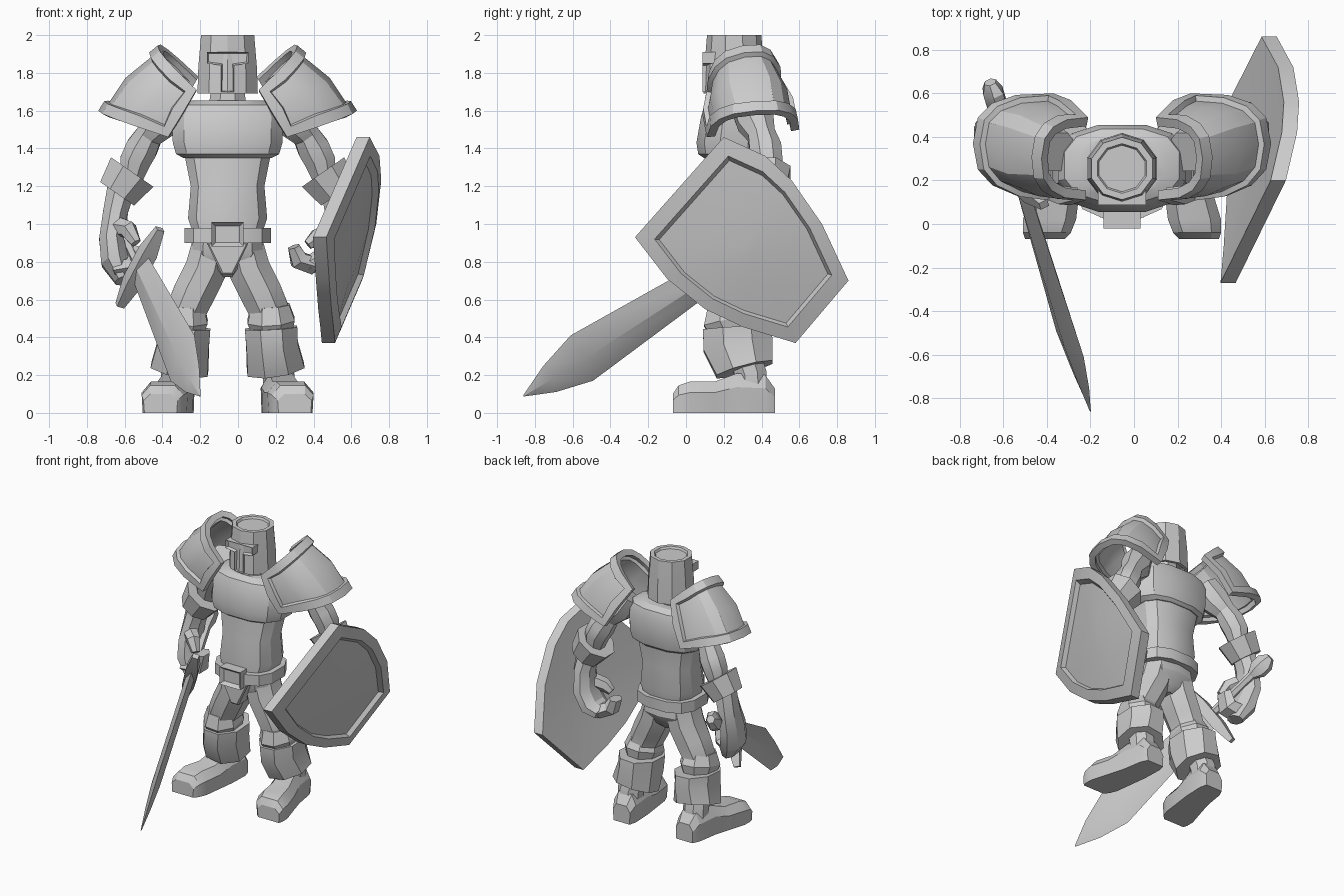
import bpy, bmesh
from math import sin, cos, pi, copysign
from mathutils import Vector as V

if "Cube" in bpy.data.objects:
    bpy.data.objects.remove(bpy.data.objects["Cube"])

CX = -0.055  # mirror plane of the figure


def finish(name, bm, recalc=True):
    if recalc:
        bmesh.ops.recalc_face_normals(bm, faces=bm.faces)
    me = bpy.data.meshes.new(name)
    bm.to_mesh(me)
    bm.free()
    ob = bpy.data.objects.new(name, me)
    bpy.context.collection.objects.link(ob)
    return ob


def loft(name, rings):
    """Closed skin over a list of equal-length rings, capped at both ends."""
    bm = bmesh.new()
    vs = [[bm.verts.new(p) for p in r] for r in rings]
    n = len(rings[0])
    for a, b in zip(vs, vs[1:]):
        for i in range(n):
            bm.faces.new((a[i], a[(i + 1) % n], b[(i + 1) % n], b[i]))
    bm.faces.new(vs[0])
    bm.faces.new(vs[-1])
    return finish(name, bm)


def ring(c, u, v, ru, rv, n, p=1.0, phase=0.5):
    out = []
    for i in range(n):
        a = 2 * pi * (i + phase) / n
        c1, s1 = [copysign(abs(f) ** p, f) for f in (cos(a), sin(a))]
        out.append(V(c) + u * ru * c1 + v * rv * s1)
    return out


def tube(name, pts, radii, n=8, ref=(0, 1, 0), phase=0.5, hollow=0):
    """Rings set square to a path; hollow sinks a socket into the first end."""
    pts = [V(p) for p in pts]
    rings = []
    for i, p in enumerate(pts):
        t = (pts[min(i + 1, len(pts) - 1)] - pts[max(i - 1, 0)]).normalized()
        u = V(ref).cross(t).normalized()
        r = radii[i] if isinstance(radii[i], tuple) else (radii[i],) * 2
        rings.append(ring(p, u, t.cross(u), r[0], r[1], n, phase=phase))
    if hollow:
        d = (pts[1] - pts[0]) * 0.6
        inner = [pts[0].lerp(q, hollow) for q in rings[0]]
        rings = [[q + d for q in inner], inner] + rings
    return loft(name, rings)


def stack(name, secs, n=12, p=0.75):
    """Horizontal rounded-box sections: z, half width, y front, y back."""
    return loft(name, [ring((CX, (f + b) / 2, z), V((1, 0, 0)), V((0, 1, 0)), w, (b - f) / 2, n, p)
                       for z, w, f, b in secs])


def plate(name, outline, y0, y1, rim, depth):
    """Outline in x,z, thickened along y with a sunk front panel."""
    bm = bmesh.new()
    face = bm.faces.new([bm.verts.new((CX + x, y0, z)) for x, z in outline])
    ext = bmesh.ops.extrude_face_region(bm, geom=[face], use_keep_orig=True)
    for v in ext['geom']:
        if isinstance(v, bmesh.types.BMVert):
            v.co.y = y1
    bmesh.ops.recalc_face_normals(bm, faces=bm.faces)
    front = min(bm.faces, key=lambda f: f.calc_center_median().y)
    bmesh.ops.inset_region(bm, faces=[front], thickness=rim)
    bmesh.ops.translate(bm, verts=front.verts, vec=(0, depth, 0))
    return finish(name, bm, False)


def mirror(ob):
    me = ob.data.copy()
    for v in me.vertices:
        v.co.x = 2 * CX - v.co.x
    me.flip_normals()
    new = ob.copy()
    new.data = me
    new.name = ob.name.replace("left", "right")
    bpy.context.collection.objects.link(new)


# Helmet with sunk crown and T-shaped visor, neck
X, Y = V((1, 0, 0)), V((0, 1, 0))
loft("helmet", [ring((CX, .255, z), X, Y, r, r * .97, 10) for z, r in
                ((1.75, .13), (1.69, .145), (1.69, .168), (1.83, .163), (2.0, .148), (2.0, .118), (1.985, .11))])
plate("visor", [(-.11, 1.91), (-.11, 1.85), (-.035, 1.84), (-.035, 1.7), (.035, 1.7),
                (.035, 1.84), (.11, 1.85), (.11, 1.91)], .088, .18, .012, .02)
stack("neck", [(1.6, .11, .14, .36), (1.76, .09, .16, .34)], 8, 1)

# Torso
stack("belly", [(.93, .18, .06, .4), (1.03, .215, .06, .42), (1.2, .2, .08, .41), (1.42, .245, .1, .43)])
stack("chest_plate", [(1.35, .24, .09, .43), (1.37, .28, .06, .45), (1.43, .298, .05, .46),
                      (1.57, .3, .075, .46), (1.63, .27, .1, .44), (1.655, .2, .14, .4)])
stack("pelvis", [(.93, .19, .06, .4), (.84, .195, .07, .41), (.76, .12, .11, .37), (.72, .05, .16, .32)], 10)
stack("belt", [(.9, .215, .04, .42), (.9, .235, .02, .44), (.98, .235, .02, .44), (.98, .215, .04, .42)])
plate("buckle", [(-.085, .88), (.085, .88), (.085, 1.01), (-.085, 1.01)], -.02, .06, .03, .025)
plate("groin_guard", [(-.11, .9), (-.03, .73), (.03, .73), (.11, .9)], .04, .14, .012, -.01)


# Shoulder guards: arched shells with raised borders
def arch(front, apex, back, n=8):
    front, apex, back = V(front), V(apex), V(back)
    mid = (front + back) / 2
    pts = []
    for i in range(n + 1):
        a = pi * i / n
        c, s = cos(a), max(0, sin(a))
        pts.append(mid + (front - mid) * copysign(abs(c) ** .75, c) + (apex - mid) * s ** .8)
    return mid, pts


m0, top = arch((.11, .11, 1.71), (.315, .3, 1.945), (.1, .49, 1.78))
m2, low = arch((.26, .11, 1.46), (.63, .37, 1.6), (.26, .6, 1.5))
m1 = (m0 + m2) / 2
centre = [m1 + ((a + b) / 2 - m1) * 1.11 for a, b in zip(top, low)]
bm = bmesh.new()
rows = [[bm.verts.new(p) for p in r] for r in (top, centre, low)]
for a, b in zip(rows, rows[1:]):
    for i in range(len(a) - 1):
        bm.faces.new((a[i], a[i + 1], b[i + 1], b[i]))
bm.normal_update()
if sum(f.normal.dot(f.calc_center_median() - m1) for f in bm.faces) < 0:
    bmesh.ops.reverse_faces(bm, faces=bm.faces)
panel = list(bm.faces)
bmesh.ops.inset_region(bm, faces=panel, thickness=.06, use_boundary=True)
bmesh.ops.inset_region(bm, faces=panel, thickness=.008, depth=-.025)
pauldron = finish("left_shoulder_guard", bm, False)
sol = pauldron.modifiers.new("thickness", 'SOLIDIFY')
sol.thickness, sol.offset = .045, -1
bpy.context.view_layer.objects.active = pauldron
bpy.ops.object.modifier_apply(modifier=sol.name)
mirror(pauldron)

# Arms and wrist cuffs
mirror(tube("left_upper_arm", [(.24, .33, 1.64), (.3, .37, 1.54), (.36, .4, 1.47), (.4, .42, 1.4),
                               (.435, .43, 1.33), (.46, .43, 1.22)],
            [.1, .105, .078, .092, .088, .06]))
mirror(tube("left_cuff", [(.45, .42, 1.275), (.53, .42, 1.16)], [(.148, .145), (.118, .115)], 8, hollow=.2))

# Sword hand: back of the hand, fingers and thumb around the grip
tube("right_hand", [(-.62, .42, 1.18), (-.65, .42, 1.06), (-.67, .4, .92), (-.65, .37, .8), (-.61, .34, .7)],
     [(.08, .085), (.07, .1), (.07, .12), (.08, .12), (.045, .08)], 8)
tube("right_fingers", [(-.64, .35, .76), (-.55, .33, .78), (-.52, .33, .88)], [(.065, .1), (.06, .09), (.035, .07)], 6)
tube("right_thumb", [(-.64, .36, .99), (-.58, .3, .97), (-.54, .27, .9)], [.055, .05, .03], 6)

# Shield hand
tube("left_hand", [(.51, .42, 1.18), (.53, .44, 1.05), (.51, .45, .91), (.45, .45, .81), (.37, .45, .78)],
     [(.08, .085), (.07, .1), (.07, .12), (.07, .12), (.05, .1)], 8)
tube("left_fingers", [(.4, .44, .78), (.32, .42, .81), (.295, .41, .88)], [(.055, .1), (.055, .09), (.035, .07)], 6)
tube("left_thumb", [(.49, .4, .96), (.42, .36, .93), (.37, .35, .89)], [.055, .05, .03], 6)

# Sword
tip = V((-.2, -.86, .09))
axis = (V((-.66, .65, 1.07)) - tip).normalized()
g = V((.427, -.40, .81))
g = (g - axis * g.dot(axis)).normalized()
flat = axis.cross(g)
at = lambda d: tip + axis * d
tube("blade", [at(0), at(.17), at(.38), at(1.28)],
     [(.004, .003), (.085, .018), (.148, .03), (.085, .03)], 4, flat, 0)
hub = at(1.29)
tube("cross_guard", [hub + g * k for k in (-.25, -.1, .1, .25)],
     [(.03, .025), (.06, .055), (.06, .055), (.03, .025)], 4, axis)
tube("grip", [at(1.25), at(1.76)], [.03, .03], 6, flat)
tube("pommel", [at(1.68), at(1.74), at(1.81), at(1.86)], [.03, (.07, .05), (.07, .05), .03], 6, flat)

# Shield: bent kite plate with raised border (outline in y,z)
outline = [V(p) for p in ((.2, 1.46), (.42, 1.36), (.56, 1.23), (.72, 1.0), (.86, .7), (.58, .37),
                          (.3, .455), (.1, .55), (-.1, .71), (-.27, .93))]
mid, along = V((.34, .87)), V((.748, -.663))


def shield_ring(scale, off):
    out = []
    for p in outline:
        q = mid + (p - mid) * scale
        t = (q - mid).dot(along) / .56
        out.append(V((.29 + .217 * q.x + .242 * q.y + .05 * (1 - t * t) + off, q.x, q.y)))
    return out


loft("shield", [shield_ring(s, o) for s, o in
                ((.02, -.055), (.5, -.06), (1, -.07), (1, 0), (.83, .01), (.79, -.02), (.4, -.01), (.02, -.007))])

# Legs: thighs, knee guards, shin guards, ankles
mirror(tube("left_thigh", [(.03, .24, .88), (.06, .24, .76), (.12, .24, .64), (.165, .24, .54), (.18, .26, .42)],
            [(.115, .15), (.12, .15), (.12, .14), (.115, .13), (.09, .12)]))
mirror(tube("left_knee_guard", [(.17, .23, .57), (.175, .24, .49), (.18, .26, .42)],
            [(.11, .125), (.135, .16), (.11, .13)], 8))
mirror(tube("left_shin_guard", [(.175, .27, .45), (.18, .275, .36), (.2, .31, .23)],
            [(.15, .195), (.148, .2), (.165, .165)], 8, hollow=.15))
mirror(tube("left_ankle", [(.2, .31, .3), (.215, .345, .2), (.215, .35, .1)], [.09, .09, .085]))

# Boots: flat-soled sections from heel to toe
mirror(loft("left_boot", [[V((x + w * a, y, h * b)) for a, b in
                           ((-.95, 0), (.95, 0), (1, .65), (.6, 1), (-.6, 1), (-1, .65))]
                          for y, x, w, h in ((.47, .205, .07, .13), (.42, .21, .09, .2), (.27, .225, .1, .21),
                                             (.15, .25, .11, .165), (.02, .278, .122, .165), (-.04, .29, .11, .145),
                                             (-.07, .3, .09, .1))]))

# Shading
for ob in bpy.data.objects:
    ob.select_set(True)
bpy.ops.object.shade_smooth_by_angle(angle=.45)
